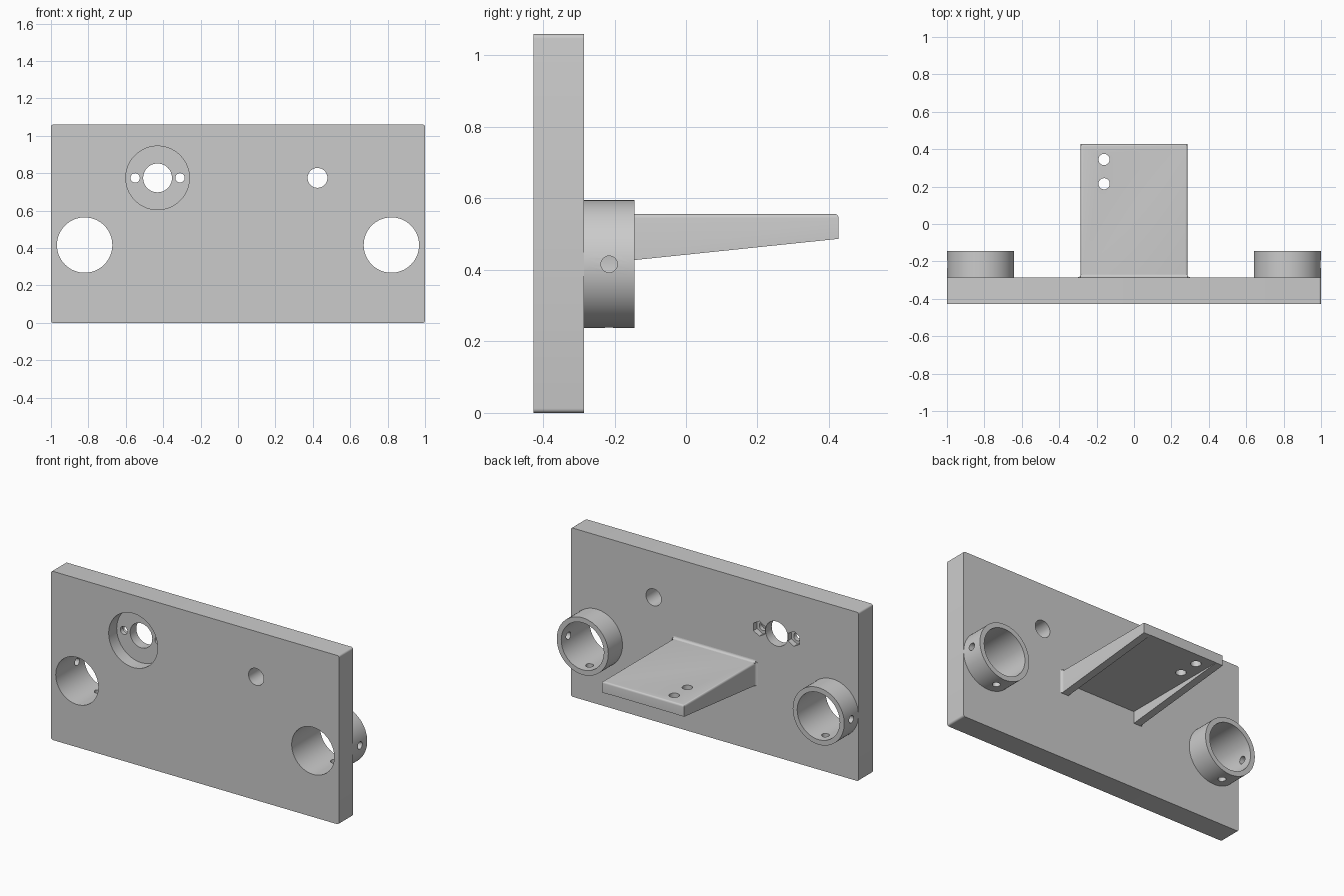
import bpy, bmesh
from math import pi, sin, cos
from mathutils import Matrix, Vector

if "Cube" in bpy.data.objects:
    bpy.data.objects.remove(bpy.data.objects["Cube"])

grey = bpy.data.materials.new("light grey")
grey.use_nodes = True
GREY = (0.6, 0.6, 0.6, 1)
grey.diffuse_color = GREY
grey.node_tree.nodes["Principled BSDF"].inputs["Base Color"].default_value = GREY

FRONT, BACK, RING_END = -0.427, -0.285, -0.144
HOLE_Z, RING_X, RING_Z = 0.775, 0.82, 0.416
ARM_HALF, ARM_TOP, TIP = 0.286, 0.557, 0.427


def finish(bm, name):
    bmesh.ops.recalc_face_normals(bm, faces=bm.faces)
    mesh = bpy.data.meshes.new(name)
    bm.to_mesh(mesh)
    bm.free()
    mesh.materials.append(grey)
    obj = bpy.data.objects.new(name, mesh)
    bpy.context.collection.objects.link(obj)
    return obj


def prism(points, start, end):
    """Solid between two points, with a flat outline swept along the axis."""
    bm = bmesh.new()
    face = bm.faces.new([bm.verts.new(Vector(p) + Vector(start)) for p in points])
    ext = bmesh.ops.extrude_face_region(bm, geom=[face])
    moved = [v for v in ext["geom"] if isinstance(v, bmesh.types.BMVert)]
    bmesh.ops.translate(bm, verts=moved, vec=Vector(end) - Vector(start))
    return bm


def rod(name, radius, start, end, sides=64):
    a, b = Vector(start), Vector(end)
    bm = bmesh.new()
    turn = (b - a).to_track_quat('Z', 'Y').to_matrix().to_4x4()
    bmesh.ops.create_cone(bm, cap_ends=True, segments=sides, radius1=radius,
                          radius2=radius, depth=(b - a).length,
                          matrix=Matrix.Translation((a + b) / 2) @ turn)
    return finish(bm, name)


def bore(x, z, radius, y0, y1, sides=64):
    return rod("cutter", radius, (x, y0, z), (x, y1, z), sides)


def box(x0, x1, y0, y1, z0, z1):
    return prism([(x0, 0, z0), (x1, 0, z0), (x1, 0, z1), (x0, 0, z1)],
                 (0, y0, 0), (0, y1, 0))


def activate(obj):
    bpy.ops.object.select_all(action='DESELECT')
    obj.select_set(True)
    bpy.context.view_layer.objects.active = obj


def cut(obj, cutters):
    activate(obj)
    for cutter in cutters:
        mod = obj.modifiers.new("cut", 'BOOLEAN')
        mod.operation, mod.solver, mod.object = 'DIFFERENCE', 'EXACT', cutter
        bpy.ops.object.modifier_apply(modifier=mod.name)
        bpy.data.objects.remove(cutter)
    activate(obj)
    bpy.ops.object.shade_smooth_by_angle(angle=pi / 6)


# Base plate with slightly rounded corners
bm = box(-1, 1, FRONT, BACK, 0, 1.06)
edges = [e for e in bm.edges if abs(e.verts[0].co.y - e.verts[1].co.y) > 0.1]
bmesh.ops.bevel(bm, geom=edges, offset=0.012, segments=4, profile=0.5, affect='EDGES')
plate = finish(bm, "base_plate")

# Large bores, plain hole, counterbore and fastener holes with hex pockets
holes = [bore(s * RING_X, RING_Z, 0.148, -0.5, 0) for s in (-1, 1)]
holes += [bore(0.425, HOLE_Z, 0.053, -0.5, 0),
          bore(-0.43, HOLE_Z, 0.17, -0.5, FRONT + 0.08),
          bore(-0.43, HOLE_Z, 0.077, -0.5, 0)]
for s in (-1, 1):
    holes += [bore(-0.43 + s * 0.12, HOLE_Z, 0.025, -0.5, 0, 32),
              bore(-0.43 + s * 0.12, HOLE_Z, 0.047, BACK - 0.035, 0, 6)]
cut(plate, holes)

# Ring sockets with set-screw holes on the outer side and underneath
for side, s in (("right", -1), ("left", 1)):
    x, y = s * RING_X, -0.215
    ring = rod(side + "_ring_socket", 0.179, (x, BACK, RING_Z), (x, RING_END, RING_Z))
    cut(ring, [bore(x, RING_Z, 0.148, -0.5, 0),
               rod("cutter", 0.023, (x, y, RING_Z), (x + s * 0.3, y, RING_Z), 32),
               rod("cutter", 0.023, (x, y, RING_Z), (x, y, RING_Z - 0.3), 32)])

# Tapered shelf arm, open underneath between two side walls
outline = [(0, BACK, 0.413), (0, TIP, 0.487), (0, TIP, ARM_TOP), (0, BACK, ARM_TOP)]
bm = prism(outline, (-ARM_HALF, 0, 0), (ARM_HALF, 0, 0))
edges = [e for e in bm.edges
         if all(v.co.z > 0.55 for v in e.verts) and any(v.co.y > 0 for v in e.verts)]
bmesh.ops.bevel(bm, geom=edges, offset=0.012, segments=4, profile=0.5, affect='EDGES')
arm = finish(bm, "shelf_arm")
inner = ARM_HALF - 0.048
hollow = finish(box(-inner, inner, BACK - 0.02, 0.5, 0.3, 0.488), "cutter")
cut(arm, [hollow] + [rod("cutter", 0.03, (-0.16, y, 0.3), (-0.16, y, 0.7), 32)
                     for y in (0.215, 0.345)])

# Concave fillets where the arm meets the plate
R = 0.014
arc = [(R - R * cos(t), R - R * sin(t)) for t in (i * pi / 10 for i in range(6))]
curve = [(0, 0)] + arc
top = [(0, BACK + a, ARM_TOP + b) for a, b in curve]
fillets = [("top_fillet", prism(top, (-ARM_HALF, 0, 0), (ARM_HALF, 0, 0)))]
for side, s in (("right", -1), ("left", 1)):
    pts = [(s * (ARM_HALF + b), BACK + a, 0) for a, b in curve]
    fillets.append((side + "_fillet", prism(pts, (0, 0, 0.413), (0, 0, ARM_TOP))))
for name, bm in fillets:
    activate(finish(bm, name))
    bpy.ops.object.shade_smooth_by_angle(angle=pi / 6)
